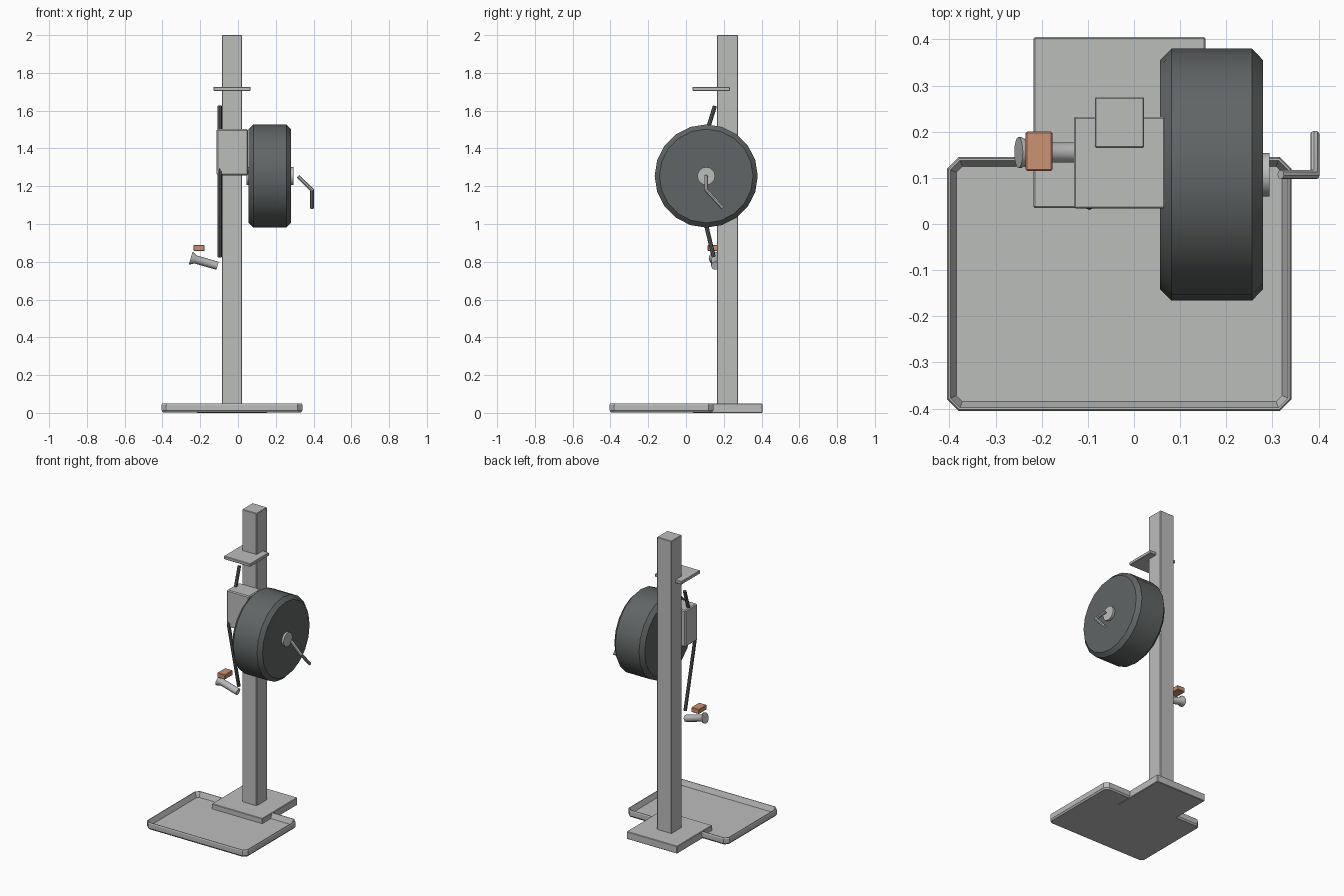
import bpy, bmesh, math
from mathutils import Vector

default = bpy.data.objects.get("Cube")
if default:
    bpy.data.objects.remove(default, do_unlink=True)


def material(name, color):
    m = bpy.data.materials.new(name)
    m.diffuse_color = (*color, 1)
    m.use_nodes = True
    for n in m.node_tree.nodes:
        if n.type == "BSDF_PRINCIPLED":
            n.inputs["Base Color"].default_value = (*color, 1)
    return m


STEEL = material("light grey steel", (0.5, 0.51, 0.5))
RUBBER = material("dark grey rubber", (0.12, 0.13, 0.13))
COPPER = material("copper brown", (0.6, 0.29, 0.17))


def finish(name, bm, mat, smooth=False):
    bmesh.ops.recalc_face_normals(bm, faces=bm.faces)
    mesh = bpy.data.meshes.new(name)
    bm.to_mesh(mesh)
    bm.free()
    mesh.materials.append(mat)
    ob = bpy.data.objects.new(name, mesh)
    bpy.context.collection.objects.link(ob)
    if smooth:
        bpy.ops.object.select_all(action="DESELECT")
        ob.select_set(True)
        bpy.context.view_layer.objects.active = ob
        bpy.ops.object.shade_smooth_by_angle(angle=math.radians(35))
    return ob


def loft(bm, rings):
    """Skin a list of equal-length point rings and cap both ends."""
    loops = [[bm.verts.new(p) for p in ring] for ring in rings]
    for a, b in zip(loops, loops[1:]):
        for i in range(len(a)):
            j = (i + 1) % len(a)
            bm.faces.new((a[i], a[j], b[j], b[i]))
    bm.faces.new(loops[0])
    bm.faces.new(loops[-1])


def box(name, lo, hi, mat, bevel=0.003):
    lo, hi = Vector(lo), Vector(hi)
    bm = bmesh.new()
    bmesh.ops.create_cube(bm, size=1)
    for v in bm.verts:
        v.co = (lo + hi) / 2 + v.co * (hi - lo)
    bmesh.ops.bevel(bm, geom=bm.edges[:], offset=bevel, segments=1, affect="EDGES")
    return finish(name, bm, mat)


def turned(name, start, axis, profile, sides, mat):
    """Revolve (distance, radius) pairs about an axis."""
    start, axis = Vector(start), Vector(axis).normalized()
    u = axis.cross(Vector((0, 1, 0))).normalized()
    w = axis.cross(u)
    angles = [2 * math.pi * i / sides for i in range(sides)]
    bm = bmesh.new()
    loft(bm, [[start + axis * d + (u * math.cos(a) + w * math.sin(a)) * r for a in angles]
              for d, r in profile])
    return finish(name, bm, mat, True)


def rod(name, points, radius, mat):
    """Round rod along a bent path, with mitred joints."""
    pts = [Vector(p) for p in points]
    dirs = [(b - a).normalized() for a, b in zip(pts, pts[1:])]
    rings = []
    u = dirs[0].orthogonal().normalized()
    w = dirs[0].cross(u)
    ring = [pts[0] + (u * math.cos(k * math.pi / 4) + w * math.sin(k * math.pi / 4)) * radius
            for k in range(8)]
    rings.append(ring)
    for i, d in enumerate(dirs):
        n = (d + dirs[i + 1]).normalized() if i + 1 < len(dirs) else d
        ring = [p + d * ((pts[i + 1] - p).dot(n) / d.dot(n)) for p in ring]
        rings.append(ring)
    bm = bmesh.new()
    loft(bm, rings)
    return finish(name, bm, mat, True)


# Stand: foot plate, post and upper shelf
box("foot_plate", (-0.218, 0.035, 0), (0.155, 0.405, 0.05), STEEL)
box("post", (-0.085, 0.165, 0.03), (0.022, 0.275, 2), STEEL)
box("upper_shelf", (-0.13, 0.034, 1.705), (0.067, 0.232, 1.726), STEEL)


# Drip tray with clipped corners, thin rim and sloped inner walls
def tray_ring(inset, z):
    cx, cy, hx, hy = -0.032, -0.13, 0.373 - inset, 0.275 - inset
    c = 0.025 - inset * 0.6
    corners = [(1, 1), (-1, 1), (-1, -1), (1, -1)]
    ring = []
    for i, (sx, sy) in enumerate(corners):
        pair = [(hx, hy - c), (hx - c, hy)]
        for px, py in (pair if i % 2 == 0 else pair[::-1]):
            ring.append((cx + sx * px, cy + sy * py, z))
    return ring


bm = bmesh.new()
loft(bm, [tray_ring(*p) for p in ((0.008, 0.003), (0, 0.013), (0, 0.042), (0.003, 0.05),
                                  (0.007, 0.05), (0.02, 0.016))])
finish("drip_tray", bm, STEEL)

# Gearbox, drum wheel and axle
box("gearbox", (-0.113, 0.04, 1.258), (0.053, 0.168, 1.502), STEEL, 0.006)
turned("drum_wheel", (0.056, 0.107, 1.254), (1, 0, 0),
       [(0, 0.248), (0.025, 0.273), (0.2, 0.273), (0.224, 0.248)], 20, RUBBER)
turned("axle_hub", (0.044, 0.107, 1.254), (1, 0, 0), [(0, 0.047), (0.25, 0.047)], 16, STEEL)

# Crank handle
rod("crank_handle", [(0.318, 0.107, 1.252), (0.392, 0.107, 1.18), (0.392, 0.195, 1.085)],
    0.01, STEEL)

# Bent lever at the side
rod("side_lever", [(-0.097, 0.153, 1.625), (-0.097, 0.042, 1.265), (-0.097, 0.147, 0.825)],
    0.011, RUBBER)

# Flared grip and the block above it
turned("flared_grip", (-0.108, 0.155, 0.779), (-0.14, 0, 0.04),
       [(0, 0.022), (0.122, 0.022), (0.142, 0.034), (0.148, 0.034)], 16, STEEL)
box("grip_block", (-0.235, 0.115, 0.857), (-0.177, 0.2, 0.888), COPPER)
